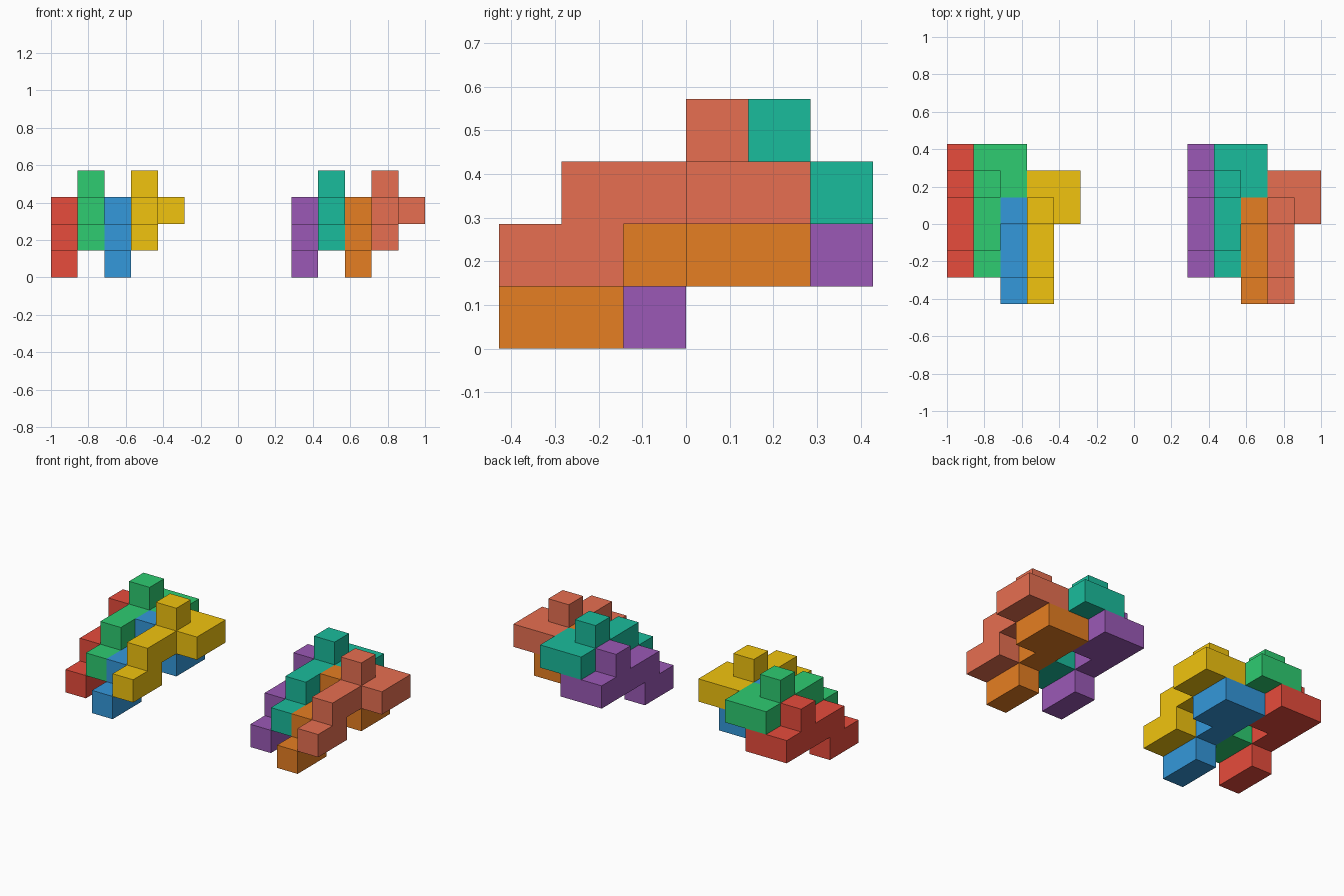
import bpy, bmesh, math
from mathutils import Vector

if "Cube" in bpy.data.objects:
    bpy.data.objects.remove(bpy.data.objects["Cube"])

U = 1 / 7  # edge length of one unit cube

# unit cells of the repeated interlocking piece (x, y, z)
CELLS = {(0, y, 0) for y in (0, 1)}             # low foot
CELLS |= {(0, y, 1) for y in (1, 2, 3, 4)}      # long beam
CELLS |= {(0, 3, 2)}                            # top knob
CELLS |= {(1, y, 1) for y in (3, 4)}            # side arm


def linear(c):
    c /= 255
    return c / 12.92 if c <= 0.04045 else ((c + 0.055) / 1.055) ** 2.4


def piece(name, corner, rgb):
    bm = bmesh.new()
    for cell in CELLS:
        for axis in range(3):
            for side in (0, 1):
                step = [0, 0, 0]
                step[axis] = 2 * side - 1
                if tuple(a + b for a, b in zip(cell, step)) in CELLS:
                    continue
                # outer square of this cell
                b, c = (axis + 1) % 3, (axis + 2) % 3
                quad = []
                for i, j in ((0, 0), (1, 0), (1, 1), (0, 1)):
                    p = Vector(cell)
                    p[axis] += side
                    p[b] += i
                    p[c] += j
                    quad.append(bm.verts.new((p + Vector(corner)) * U))
                bm.faces.new(quad if side else quad[::-1])
    bmesh.ops.remove_doubles(bm, verts=bm.verts[:], dist=1e-4)
    bmesh.ops.dissolve_limit(bm, angle_limit=math.radians(1),
                             verts=bm.verts[:], edges=bm.edges[:])
    mesh = bpy.data.meshes.new(name)
    bm.to_mesh(mesh)
    bm.free()
    obj = bpy.data.objects.new(name, mesh)
    bpy.context.collection.objects.link(obj)
    mat = bpy.data.materials.new(name + "_colour")
    mat.diffuse_color = (*map(linear, rgb), 1)
    mat.use_nodes = True
    mat.node_tree.nodes["Principled BSDF"].inputs["Base Color"].default_value = mat.diffuse_color
    mesh.materials.append(mat)


# four nested pieces per cluster, two clusters side by side
OFFSETS = [(0, -2, 0), (1, -2, 1), (2, -3, 0), (3, -3, 1)]
CLUSTERS = {
    -7: [("red", (231, 76, 60)), ("green", (46, 204, 113)),
         ("blue", (52, 152, 219)), ("yellow", (241, 196, 15))],
    2: [("purple", (155, 89, 182)), ("teal", (26, 188, 156)),
        ("orange", (230, 126, 34)), ("coral", (231, 111, 81))],
}
for x0, colours in CLUSTERS.items():
    for (x, y, z), (label, rgb) in zip(OFFSETS, colours):
        piece(label + "_piece", (x0 + x, y, z), rgb)
